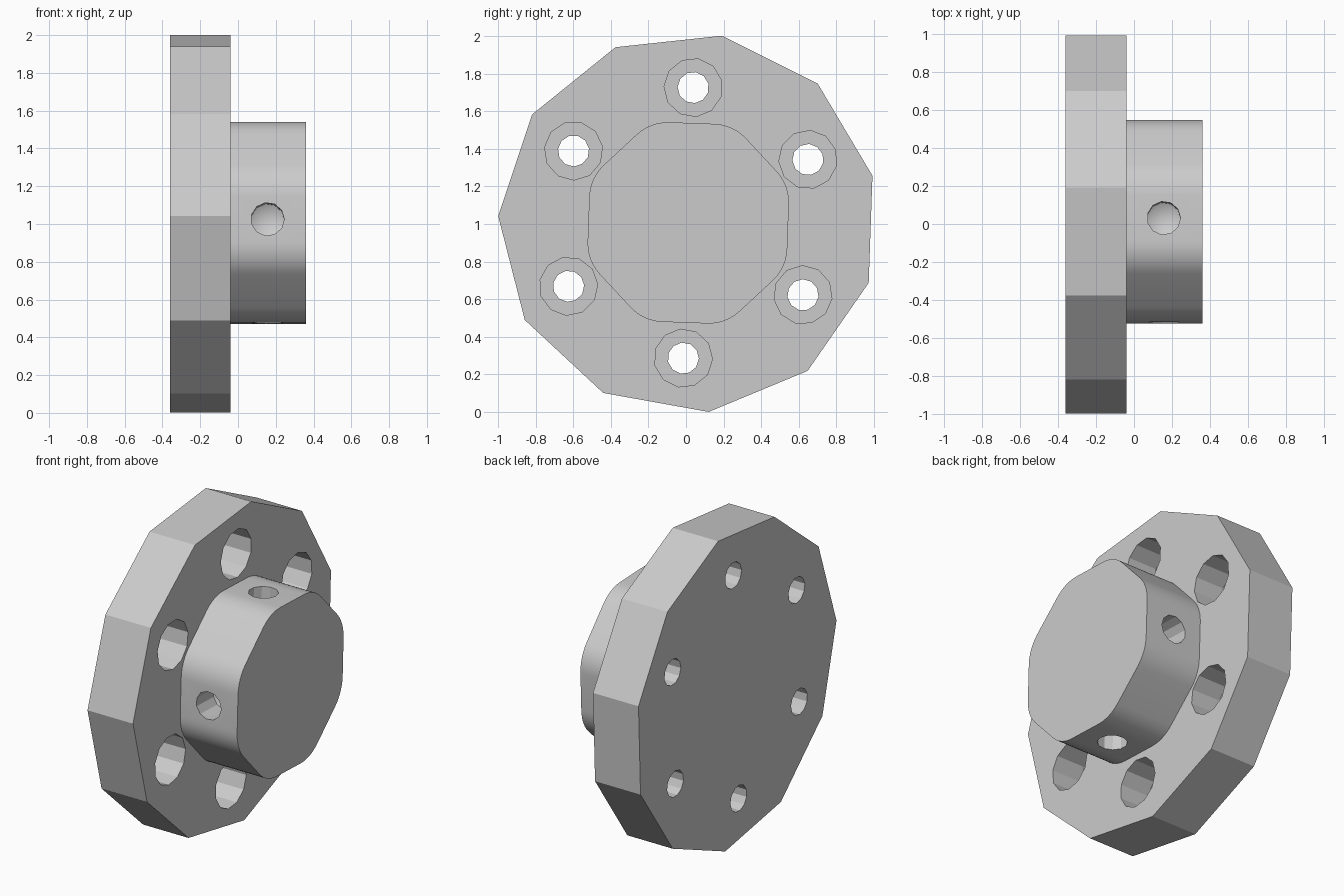
import bpy, bmesh
from math import radians, tan, cos, sin, pi
from mathutils import Matrix, Vector

cube = bpy.data.objects.get("Cube")
if cube:
    bpy.data.objects.remove(cube)

CENTRE = Matrix.Translation((0, 0.012, 1.006))
TILT = radians(-2.1)
SIDES = 11
# maps local z to the model's x axis
ALONG_X = Matrix(((0, 0, 1, 0), (1, 0, 0, 0), (0, 1, 0, 0), (0, 0, 0, 1)))

steel = bpy.data.materials.new("grey steel")
steel.use_nodes = True
grey = (0.6, 0.6, 0.6, 1)
steel.diffuse_color = grey
steel.node_tree.nodes["Principled BSDF"].inputs["Base Color"].default_value = grey


def loft(bm, rings):
    """Close a solid through rings of points; a one-point ring is a tip."""
    rings = [[bm.verts.new(p) for p in ring] for ring in rings]
    for a, b in zip(rings, rings[1:]):
        n = max(len(a), len(b))
        for i in range(n):
            j = (i + 1) % n
            if len(a) == 1:
                bm.faces.new((a[0], b[i], b[j]))
            else:
                bm.faces.new((a[i], a[j], b[j], b[i]))
    for ring in (rings[0], rings[-1]):
        if len(ring) > 2:
            bm.faces.new(ring)


def turned(bm, profile, matrix, phase=0.0):
    """Polygonal turned solid from (radius, height) pairs."""
    rings = []
    for r, h in profile:
        count = SIDES if r else 1
        angles = [phase + 2 * pi * i / SIDES for i in range(count)]
        rings.append([matrix @ Vector((r * cos(a), r * sin(a), h)) for a in angles])
    loft(bm, rings)


def finish(bm, name):
    bmesh.ops.recalc_face_normals(bm, faces=bm.faces)
    mesh = bpy.data.meshes.new(name)
    bm.to_mesh(mesh)
    bm.free()
    mesh.materials.append(steel)
    obj = bpy.data.objects.new(name, mesh)
    bpy.context.collection.objects.link(obj)
    return obj


def cut(obj, cutter):
    mod = obj.modifiers.new("holes", 'BOOLEAN')
    mod.operation = 'DIFFERENCE'
    mod.solver = 'EXACT'
    mod.object = cutter
    bpy.ops.object.select_all(action='DESELECT')
    obj.select_set(True)
    bpy.context.view_layer.objects.active = obj
    bpy.ops.object.modifier_apply(modifier=mod.name)
    bpy.data.objects.remove(cutter)
    bpy.ops.object.shade_smooth_by_angle(angle=radians(25))


# Flange disc
bm = bmesh.new()
turned(bm, [(1.011, -0.36), (1.011, -0.04)], CENTRE @ ALONG_X, radians(79.8))
flange = finish(bm, "flange")

# Six stepped bolt holes, wide on the hub side
bm = bmesh.new()
for i in range(6):
    place = CENTRE @ Matrix.Rotation(TILT + radians(30 + 60 * i), 4, 'X')
    place = place @ Matrix.Translation((0, 0.72, 0)) @ ALONG_X
    turned(bm, [(0.083, -0.5), (0.083, -0.24), (0.155, -0.24), (0.155, 0.1)],
           place, radians(-8))
cut(flange, finish(bm, "bolt_hole_cutter"))

# Hub: octagon with rounded corners
APOTHEM, FILLET, STEPS = 0.531, 0.24, 6
reach = (APOTHEM - FILLET) / cos(pi / 8)
outline = []
for k in range(8):
    mid = TILT + (k + 0.5) * pi / 4
    for s in range(STEPS + 1):
        a = mid + (s / STEPS - 0.5) * pi / 4
        outline.append((reach * cos(mid) + FILLET * cos(a),
                        reach * sin(mid) + FILLET * sin(a)))
bm = bmesh.new()
loft(bm, [[CENTRE @ Vector((x, y, z)) for y, z in outline] for x in (-0.04, 0.36)])
hub = finish(bm, "hub")

# Four blind holes with conical bottoms around the hub
bm = bmesh.new()
for i in range(4):
    place = CENTRE @ Matrix.Rotation(TILT + i * pi / 2, 4, 'X')
    place = place @ Matrix.Translation((0.157, 0, 0)) @ Matrix.Rotation(-pi / 2, 4, 'X')
    turned(bm, [(0, 0.31), (0.088, 0.36), (0.088, 0.65)], place)
cut(hub, finish(bm, "set_screw_hole_cutter"))
